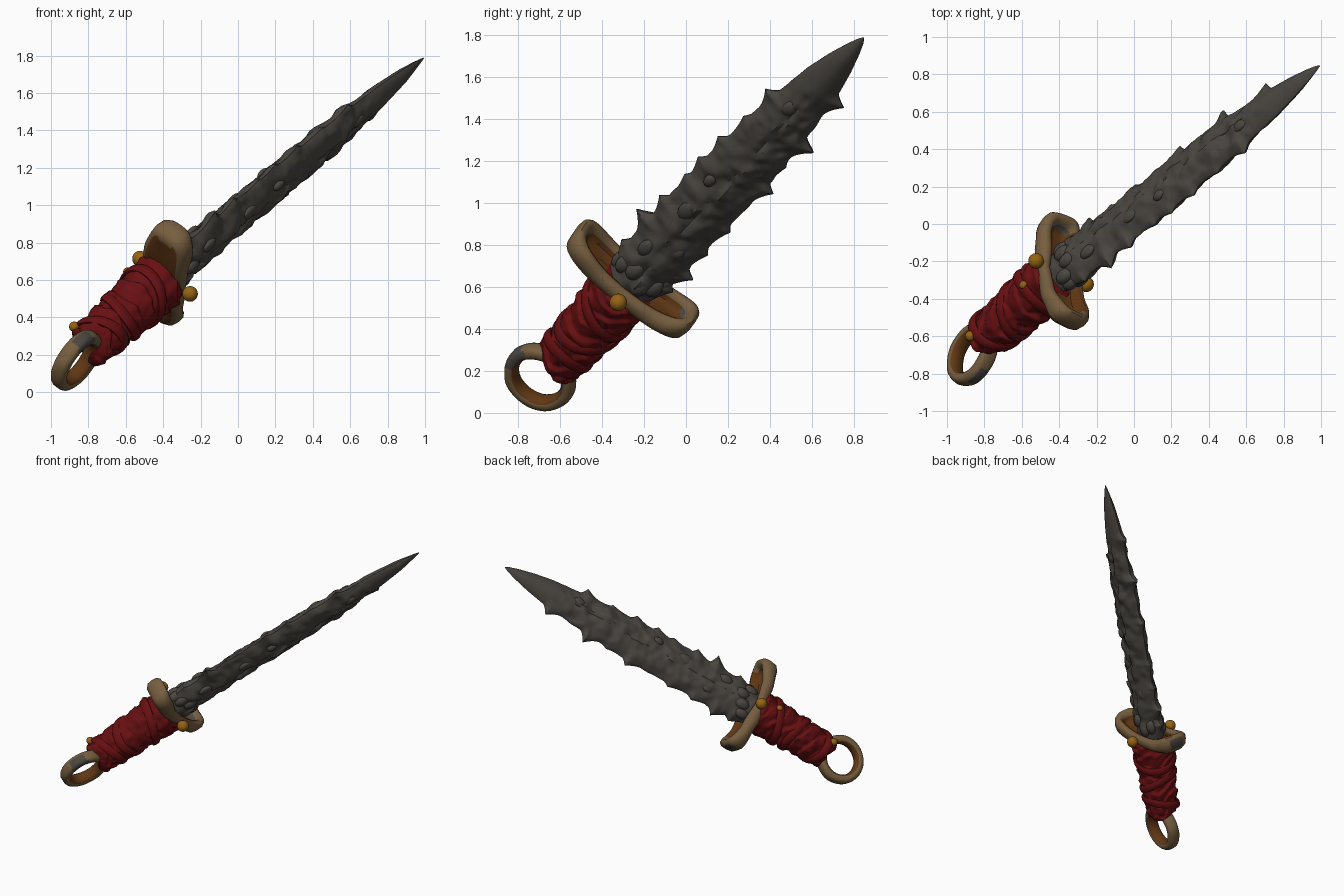
import bpy, bmesh, math
from mathutils import Vector, Matrix, noise

if "Cube" in bpy.data.objects:
    bpy.data.objects.remove(bpy.data.objects["Cube"])

# Dagger frame: local x = guard direction, y = blade thickness, z = towards the tip
D = Vector((0.640, 0.527, 0.558)).normalized()
W = Vector((0.084, -0.77, 0.63))
W = (W - D * W.dot(D)).normalized()
N = D.cross(W)
M = Matrix.Translation((-0.39, -0.26, 0.62)) @ Matrix((W, N, D)).transposed().to_4x4()


def mat(name, *rgb):
    m = bpy.data.materials.new(name)
    m.diffuse_color = (*rgb, 1)
    m.use_nodes = True
    m.node_tree.nodes["Principled BSDF"].inputs["Base Color"].default_value = m.diffuse_color
    return m


STEEL = mat("dark steel", 0.071, 0.063, 0.054)
RED = mat("red cloth", 0.138, 0.005, 0.006)
TAN = mat("tan leather", 0.18, 0.112, 0.05)
BROWN = mat("dark brown leather", 0.115, 0.038, 0.007)
GOLD = mat("old gold", 0.30, 0.125, 0.007)


def finish(name, bm, mats):
    bmesh.ops.recalc_face_normals(bm, faces=bm.faces)
    bm.transform(M)
    for f in bm.faces:
        f.smooth = True
    me = bpy.data.meshes.new(name)
    bm.to_mesh(me)
    bm.free()
    for m in mats:
        me.materials.append(m)
    ob = bpy.data.objects.new(name, me)
    bpy.context.collection.objects.link(ob)
    bpy.context.view_layer.objects.active = ob
    ob.select_set(True)
    bpy.ops.object.shade_smooth_by_angle(angle=math.radians(50))
    ob.select_set(False)
    return ob


def loft(name, rings, mats, rule=None, loop=False):
    """Skin a list of closed rings; rule(i, j, centre) picks the material."""
    bm = bmesh.new()
    vs = [[bm.verts.new(p) for p in r] for r in rings]
    n, k = len(vs), len(vs[0])
    for i in range(n if loop else n - 1):
        a, b = vs[i], vs[(i + 1) % n]
        for j in range(k):
            f = bm.faces.new((a[j], a[(j + 1) % k], b[(j + 1) % k], b[j]))
            if rule:
                f.material_index = rule(i, j, f.calc_center_median())
    if not loop:
        for i, r in ((0, vs[0]), (n - 1, vs[-1])):
            c = bm.faces.new(r)
            if rule:
                c.material_index = rule(i, 0, Vector((0, 0, 0)))
    return finish(name, bm, mats)


def lerp_table(tab, t):
    for (t0, a), (t1, b) in zip(tab, tab[1:]):
        if t <= t1:
            return a + (b - a) * max(0, (t - t0) / (t1 - t0))
    return tab[-1][1]


def blob(name, pos, size, m, seg=20):
    bm = bmesh.new()
    bmesh.ops.create_uvsphere(bm, u_segments=seg, v_segments=seg // 2, radius=1)
    bm.transform(Matrix.Translation(pos) @ Matrix.Diagonal((*size, 1)))
    return finish(name, bm, [m])


# Blade: lens section, thorned edges, central groove, hammered lumps
WIDTH = [(0, .13), (.2, .15), (.9, .155), (1.35, .137), (1.6, .112), (1.75, .098), (1.9, .07),
         (2.02, .04), (2.09, .018), (2.12, .003)]
THICK = [(0, .095), (.15, .095), (.35, .08), (1.3, .075), (1.7, .058), (1.95, .035), (2.12, .003)]
TEETH = {1: [(.17, .03), (.38, .075), (.54, .04), (.74, .02), (.88, .03), (1.06, .035),
             (1.26, .02), (1.48, .05)],
         -1: [(.12, .035), (.26, .055), (.44, .025), (.64, .025), (1.00, .05),
              (1.18, .015), (1.36, .07), (1.70, .06)]}


def lean(t):
    return .032 * t / 2.12


def tooth(side, t):
    e = .012 * noise.noise(Vector((t * 9, side * 4, 0))) * (t < 1.7)
    for c, h in TEETH[side]:
        d = (c - t) / 0.12 if t < c else (t - c) / 0.05
        e = max(e, h * max(0, 1 - d) ** 1.6)
    return e


rings = []
for i in range(213):
    t = i * 0.01
    w, th = lerp_table(WIDTH, t), lerp_table(THICK, t)
    rough = max(0, min(1, (1.75 - t) * 4))
    ring = []
    for j in range(48):
        a = 2 * math.pi * j / 48
        x, s = math.cos(a), math.copysign(1, math.sin(a))
        ax = abs(x)
        u = x * w + math.copysign(tooth(1 if x > 0 else -1, t) * max(0, ax - .6) / .4, x)
        f = max(0, 1 - ax ** 1.8) ** .75
        v = th * f
        lump = noise.noise(Vector((u * 13, s * 5, t * 9))) + .5 * noise.noise(Vector((u * 26, s * 9, t * 18)))
        v += rough * .02 * lump * min(1, f * 2)
        v -= .012 * math.exp(-(x / .09) ** 2) * rough
        ring.append((u, s * max(v, .003 * min(1, w * 8)) + lean(t), t))
    rings.append(ring)
loft("blade", rings, [STEEL])

# Eye-shaped bosses on both faces of the blade
for k, (u, t, r) in enumerate([(.05, .62, .05), (-.06, .38, .035), (.07, .86, .035),
                               (.03, 1.52, .042), (.07, .28, .045)]):
    for s in (1, -1):
        blob(f"blade_boss_{k}", (u, s * lerp_table(THICK, t) * .72 + lean(t), t),
             (r * .8, .022, r * 1.2), STEEL, 16)

# Lumpy collar at the root of the blade
for k in range(10):
    a = 2 * math.pi * k / 10
    blob(f"blade_root_{k}", (.11 * math.cos(a), .07 * math.sin(a), .07 + .03 * (k % 3)),
         (.042, .038, .06), STEEL, 14)

# Guard: tan-edged bar, brown faces, thick rolled ends curling up
PROFILE = [(.125, -.055), (.06, -.055), (.03, -.055), (.006, -.035), (0, 0), (.003, .03), (.018, .052),
           (.038, .06), (.055, .052), (.064, .03), (.068, .0), (.09, -.012), (.125, -.012)]
rings = []
for inset, z in PROFILE:
    ring = []
    for j in range(72):
        a = 2 * math.pi * j / 72
        c, s = math.cos(a), math.sin(a)
        u = (.362 - inset) * math.copysign(abs(c) ** .55, c)
        e = min(1, (u / .36) ** 2)
        v = (.138 - inset) * math.copysign(abs(s) ** .55, s) * (1 + .06 * e)
        q = noise.noise(Vector((u * 9, v * 9, z * 9))) * .008
        ring.append((u + .008, v + q, z * (.75 + .5 * e) + .05 * e - .02 + q))
    rings.append(ring)


def guard_colour(i, j, c):
    u = c.x - .008
    if i >= 9:
        return 2 if u < -.27 and c.z > .02 else 1
    if i >= 6:
        return 1 if abs(u) < .27 and c.y > 0 and i > 6 else 0
    if i <= 1:
        return 1 if abs(u) < .31 else 0
    return 2 if u < -.352 and 2 <= i <= 4 and abs(c.y) < .06 else 0


loft("guard", rings, [TAN, BROWN, STEEL], guard_colour)

# Cloth-wrapped grip: overlapping slanted turns with wrinkles
RADIUS = [(-.68, .07), (-.66, .108), (-.61, .122), (-.45, .13), (-.3, .14), (-.15, .152), (-.05, .155), (-.02, .13)]
rings = []
for i in range(133):
    t = -.68 + i * .005
    ring = []
    for j in range(64):
        a = 2 * math.pi * j / 64
        c, s = math.cos(a), math.sin(a)
        wob = noise.noise(Vector((c * 1.5, s * 1.5, t * 5)))
        ph = (t / .105 + .55 * math.sin(a + 1) + .6 * wob) % 1
        r = lerp_table(RADIUS, t) + .02 * (ph if ph < .82 else (1 - ph) * 4.5) - .008
        r += .012 * noise.noise(Vector((c * 3, s * 3, t * 18)))
        ring.append((r * c, r * s - .025 * t, t + .02 * math.sin(2 * a) * min(1, -t * 4)))
    rings.append(ring)
loft("grip_wrap", rings, [RED])

# Crossing cloth strips around the grip
for k, (t0, tilt) in enumerate([(-.56, .05), (-.38, -.06), (-.2, .055)]):
    rings = []
    for i in range(48):
        a = 2 * math.pi * i / 48
        z = t0 + tilt * math.sin(a + k)
        r = lerp_table(RADIUS, z) + .003
        rings.append([((r + .013 * math.cos(b)) * math.cos(a),
                       (r + .013 * math.cos(b)) * math.sin(a) - .025 * z,
                       z + .032 * math.sin(b)) for b in [2 * math.pi * m / 10 for m in range(10)]])
    loft(f"grip_strip_{k}", rings, [RED], loop=True)

# Pommel ring: rounded band, brown on the inside
rings = []
for i in range(56):
    a = 2 * math.pi * i / 56
    ring = []
    for m in range(16):
        b = 2 * math.pi * m / 16
        p = .146 + .033 * math.copysign(abs(math.cos(b)) ** .8, math.cos(b))
        q = noise.noise(Vector((math.cos(a) * 2, math.sin(a) * 2, b))) * .004
        ring.append(((p + q) * math.cos(a) + .012,
                     .035 + .046 * math.copysign(abs(math.sin(b)) ** .8, math.sin(b)),
                     -.783 + (p + q) * math.sin(a)))
    rings.append(ring)


def ring_colour(i, j, c):
    if 5 <= j <= 10:
        return 1
    return 2 if c.x > .135 and c.y > .02 and -.83 < c.z < -.7 else 0


loft("pommel_ring", rings, [TAN, BROWN, STEEL], ring_colour, loop=True)

# Gold studs on the guard and small ones on the grip
for s in (1, -1):
    blob("guard_stud", (0, s * .175, 0), (.042, .042, .042), GOLD)
blob("grip_stud_top", (.05, -.142, -.15), (.024, .024, .024), GOLD, 14)
blob("grip_stud_bottom", (.05, -.105, -.64), (.028, .028, .028), GOLD, 14)
